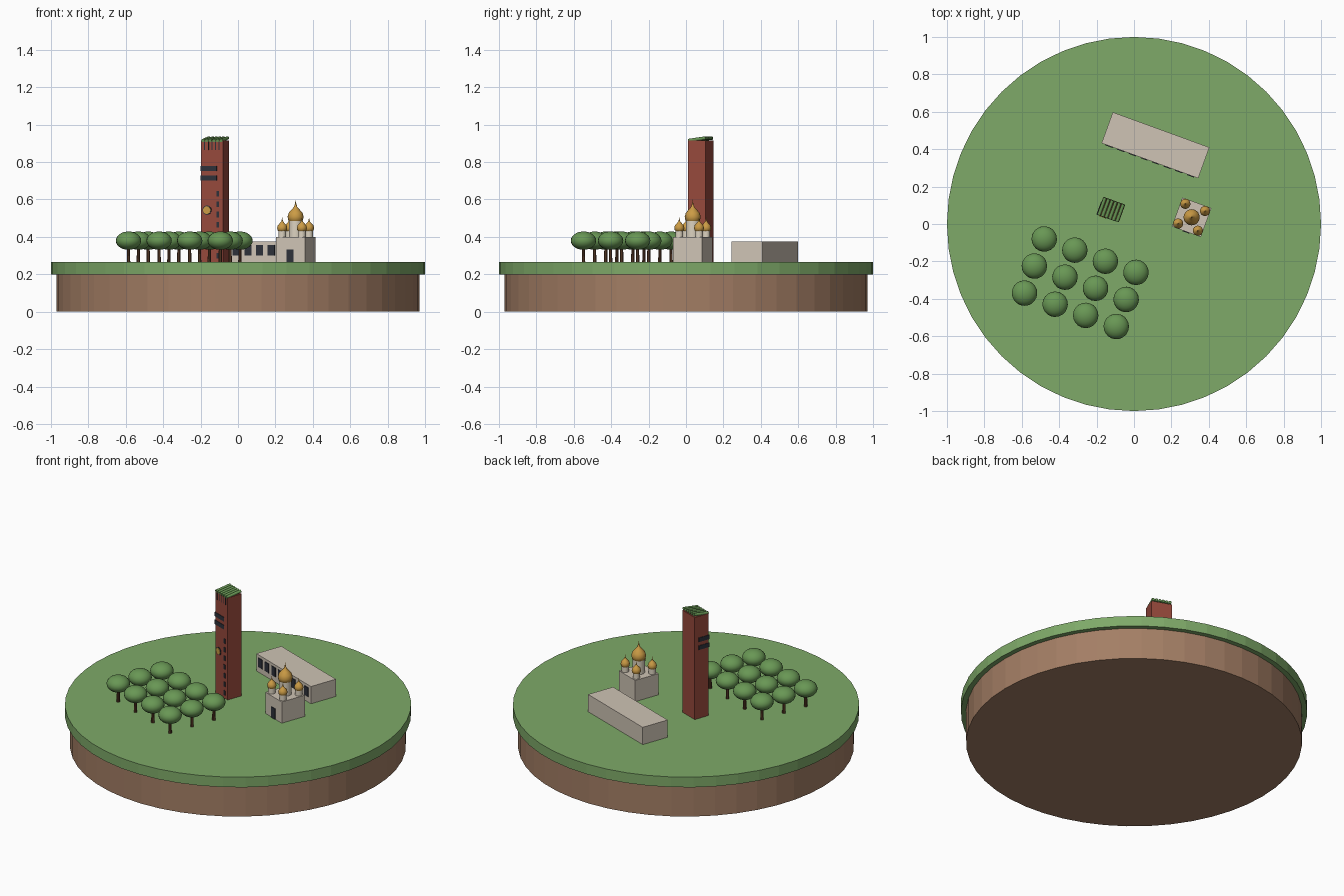
import bpy, bmesh
from math import radians, pi
from mathutils import Matrix, Vector

if "Cube" in bpy.data.objects:
    bpy.data.objects.remove(bpy.data.objects["Cube"], do_unlink=True)


def material(name, rgb):
    m = bpy.data.materials.new(name)
    m.use_nodes = True
    m.diffuse_color = (*rgb, 1)
    m.node_tree.nodes["Principled BSDF"].inputs["Base Color"].default_value = (*rgb, 1)
    return m


GRASS = material("grass green", (0.21, 0.40, 0.14))
EARTH = material("earth brown", (0.37, 0.21, 0.13))
BRICK = material("brick red", (0.31, 0.066, 0.045))
LEAF = material("leaf green", (0.14, 0.31, 0.09))
STONE = material("pale stone", (0.62, 0.55, 0.46))
PLASTER = material("light plaster", (0.72, 0.65, 0.53))
GOLD = material("gold", (0.60, 0.33, 0.06))
DARK = material("dark glass", (0.026, 0.030, 0.042))
BARK = material("bark brown", (0.12, 0.05, 0.024))

GROUND = 0.265
TURN = Matrix.Rotation(radians(-20), 4, "Z")


def site(x, y):
    """Turned local frame standing on the ground."""
    return Matrix.Translation((x, y, GROUND)) @ TURN


def finish(bm, name, mat, frame=Matrix(), smooth=False):
    bmesh.ops.recalc_face_normals(bm, faces=bm.faces)
    mesh = bpy.data.meshes.new(name)
    bm.to_mesh(mesh)
    bm.free()
    mesh.materials.append(mat)
    obj = bpy.data.objects.new(name, mesh)
    obj.matrix_world = frame
    bpy.context.collection.objects.link(obj)
    if smooth:
        bpy.ops.object.select_all(action="DESELECT")
        bpy.context.view_layer.objects.active = obj
        obj.select_set(True)
        bpy.ops.object.shade_smooth_by_angle(angle=radians(40))
    return obj


def box(name, mat, frame, size, base):
    """Box whose base centre is at the given local point."""
    bm = bmesh.new()
    centre = Vector(base) + Vector((0, 0, size[2] / 2))
    bmesh.ops.create_cube(bm, size=1, matrix=Matrix.LocRotScale(centre, None, Vector(size)))
    return finish(bm, name, mat, frame)


def cylinder(name, mat, frame, r, h, base, sides=16, smooth=True, r_top=None):
    bm = bmesh.new()
    bmesh.ops.create_cone(bm, cap_ends=True, segments=sides, radius1=r,
                          radius2=r if r_top is None else r_top, depth=h,
                          matrix=Matrix.Translation(Vector(base) + Vector((0, 0, h / 2))))
    return finish(bm, name, mat, frame, smooth)


def onion(name, frame, r, base):
    """Onion dome turned from a half profile."""
    profile = [(0.6, 0), (0.9, 0.3), (1, 0.75), (0.86, 1.25), (0.5, 1.65),
               (0.2, 2.0), (0.08, 2.4), (0, 2.9)]
    bm = bmesh.new()
    verts = [bm.verts.new((x * r, 0, z * r)) for x, z in profile]
    edges = [bm.edges.new(pair) for pair in zip(verts, verts[1:])]
    bmesh.ops.spin(bm, geom=verts + edges, axis=(0, 0, 1), cent=(0, 0, 0),
                   angle=2 * pi, steps=20, use_merge=True)
    bmesh.ops.remove_doubles(bm, verts=bm.verts, dist=1e-5)
    return finish(bm, name, GOLD, frame @ Matrix.Translation(base), True)


# Round island
cylinder("earth_base", EARTH, Matrix(), 0.97, 0.2, (0, 0, 0), 48, False)
cylinder("grass_disc", GRASS, Matrix(), 1.0, GROUND - 0.2, (0, 0, 0.2), 48, False)

# Brick tower
tower = site(-0.122, 0.078)
W, D, H = 0.124, 0.099, 0.65
front = -D / 2
box("tower_body", BRICK, tower, (W, D, H), (0, 0, 0))
for z in (0.437, 0.487):
    box("tower_corner_window", DARK, tower, (W * 0.75, D * 0.75, 0.027),
        (-W * 0.125 - 0.003, -D * 0.125 - 0.003, z))
for i in range(7):
    box("tower_small_window", DARK, tower, (0.014, 0.006, 0.03),
        (0.033, front, 0.02 + i * 0.055))
clock_turn = Matrix.Translation((-0.028, front + 0.002, 0.278)) @ Matrix.Rotation(pi / 2, 4, "X")
cylinder("clock_rim", DARK, tower @ clock_turn, 0.025, 0.005, (0, 0, 0), 24)
cylinder("clock_face", GOLD, tower @ clock_turn, 0.021, 0.008, (0, 0, 0), 24)

# Ribbed tower roof with slots below the front ends
RIBS = 6
pitch = W / RIBS
for i in range(RIBS):
    x = (i - (RIBS - 1) / 2) * pitch
    lay = Matrix.Translation((x, front - 0.001, H)) @ Matrix.Rotation(radians(-82), 4, "X")
    cylinder("roof_rib", LEAF, tower @ lay, pitch * 0.45, D + 0.001, (0, 0, 0), 12)
    if i:
        box("roof_slot", DARK, tower, (0.005, 0.005, 0.045), (x - pitch / 2, front, H - 0.05))

# Long hall
hall = site(0.115, 0.421)
box("hall_body", STONE, hall, (0.55, 0.176, 0.11), (0, 0, 0))
for i in range(8):
    box("hall_window", DARK, hall, (0.04, 0.008, 0.058), ((i - 3.5) * 0.066, -0.088, 0.035))

# Domed chapel
chapel = site(0.308, 0.036)
box("chapel_body", STONE, chapel, (0.165, 0.165, 0.135), (0, 0, 0))
box("chapel_door", DARK, chapel, (0.038, 0.008, 0.068), (0, -0.0825, 0))
cylinder("main_drum", PLASTER, chapel, 0.036, 0.085, (0, 0, 0.135), 20)
onion("main_dome", chapel, 0.043, (0, 0, 0.21))
for x in (-0.056, 0.056):
    for y in (-0.056, 0.056):
        cylinder("corner_drum", PLASTER, chapel, 0.021, 0.035, (x, y, 0.135))
        onion("corner_dome", chapel, 0.027, (x, y, 0.163))

# Orchard in rows
orchard = site(-0.48, -0.08)
for col in range(4):
    for row in range(3):
        x, y = col * 0.174, -row * 0.154
        cylinder("tree_trunk", BARK, orchard, 0.010, 0.09, (x, y, 0), 8, True, 0.008)
        bm = bmesh.new()
        bmesh.ops.create_uvsphere(bm, u_segments=20, v_segments=12, radius=0.068,
                                  matrix=Matrix.Diagonal((1, 1, 0.72, 1)))
        finish(bm, "tree_crown", LEAF, orchard @ Matrix.Translation((x, y, 0.115)), True)
